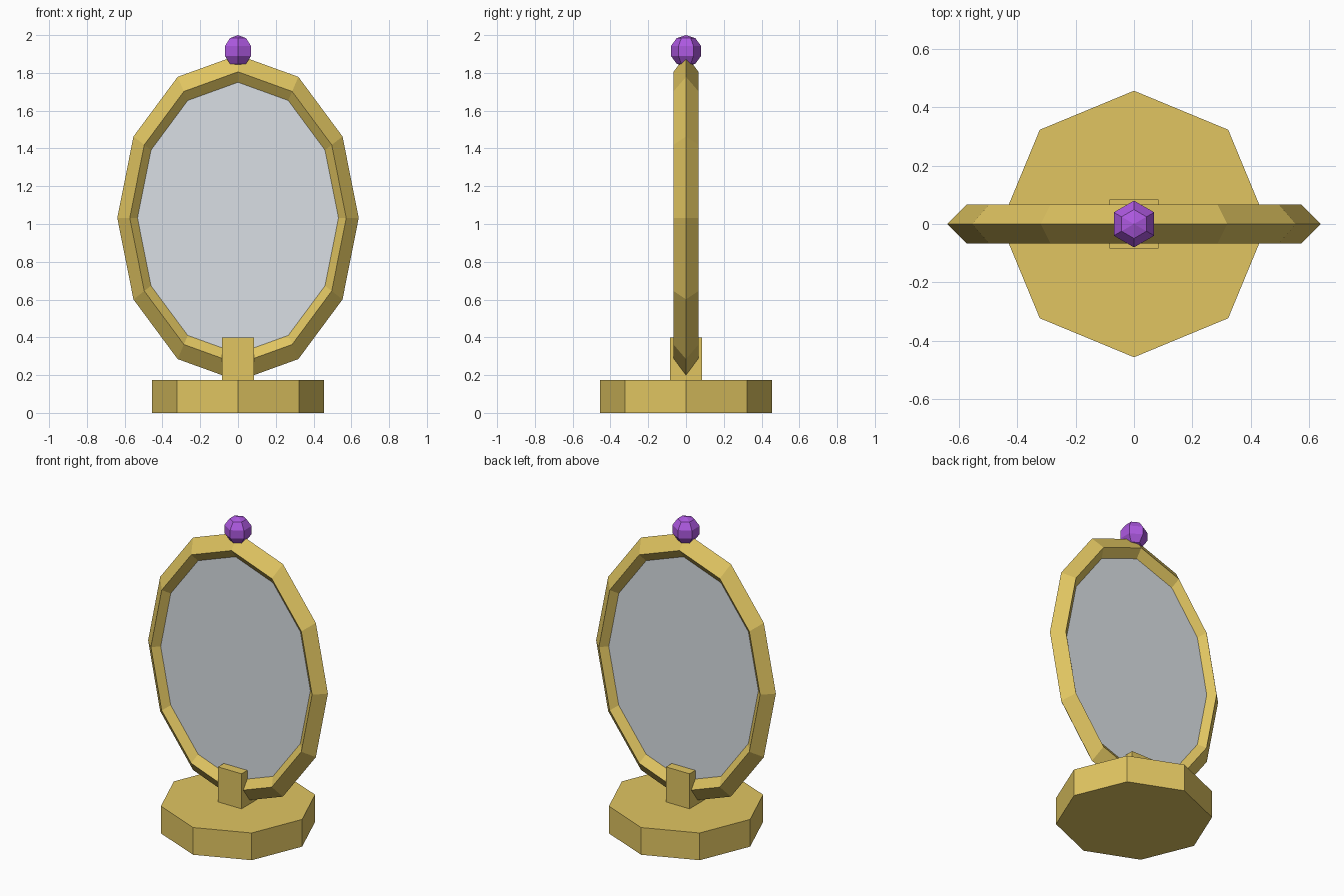
import bpy, bmesh
from math import sin, cos, pi, radians

if "Cube" in bpy.data.objects:
    bpy.data.objects.remove(bpy.data.objects["Cube"])


def material(name, rgb):
    m = bpy.data.materials.new(name)
    m.diffuse_color = (*rgb, 1)
    m.use_nodes = True
    m.node_tree.nodes["Principled BSDF"].inputs["Base Color"].default_value = m.diffuse_color
    return m


gold = material("gold", (0.75, 0.56, 0.12))
silver = material("silver", (0.70, 0.74, 0.78))
purple = material("purple", (0.42, 0.10, 0.75))


def finish(bm, name, mat):
    bmesh.ops.remove_doubles(bm, verts=bm.verts, dist=1e-5)
    bmesh.ops.recalc_face_normals(bm, faces=bm.faces)
    mesh = bpy.data.meshes.new(name)
    bm.to_mesh(mesh)
    bm.free()
    mesh.materials.append(mat)
    ob = bpy.data.objects.new(name, mesh)
    bpy.context.collection.objects.link(ob)
    return ob


def lathe(name, profile, sides, mat, closed=False):
    """Turn an (r, z) profile around z, with a corner on the y axis."""
    bm = bmesh.new()
    rings = []
    for i in range(sides):
        a = pi / 2 + 2 * pi * i / sides
        rings.append([bm.verts.new((r * cos(a), r * sin(a), z)) for r, z in profile])
    n = len(profile)
    for i in range(sides):
        a, b = rings[i], rings[(i + 1) % sides]
        for j in range(n if closed else n - 1):
            k = (j + 1) % n
            bm.faces.new((a[j], b[j], b[k], a[k]))
    return finish(bm, name, mat)


def disc_profile(r, z0, z1):
    return [(0, z0), (r, z0), (r, z1), (0, z1)]


# octagonal base
lathe("base", disc_profile(0.456, 0, 0.175), 8, gold)

# square post holding the frame
bm = bmesh.new()
bmesh.ops.create_cube(bm, size=1)
bmesh.ops.scale(bm, vec=(0.167, 0.167, 0.24), verts=bm.verts)
post = finish(bm, "post", gold)
post.location.z = 0.28

# oval frame with a diamond section, and the glass inside it
R, r = 0.573, 0.066
frame = lathe("frame", [(R + r, 0), (R, r), (R - r, 0), (R, -r)], 12, gold, closed=True)
glass = lathe("mirror_glass", disc_profile(0.54, -0.025, 0.025), 12, silver)
for ob in (frame, glass):
    ob.scale.y = 1.35
    ob.rotation_euler.x = radians(90)
    ob.location.z = 1.032

# faceted gem on top
g = 0.084
gem = lathe("gem", [(g * sin(pi * i / 5), -g * cos(pi * i / 5)) for i in range(6)], 6, purple)
gem.location.z = 2 - g
